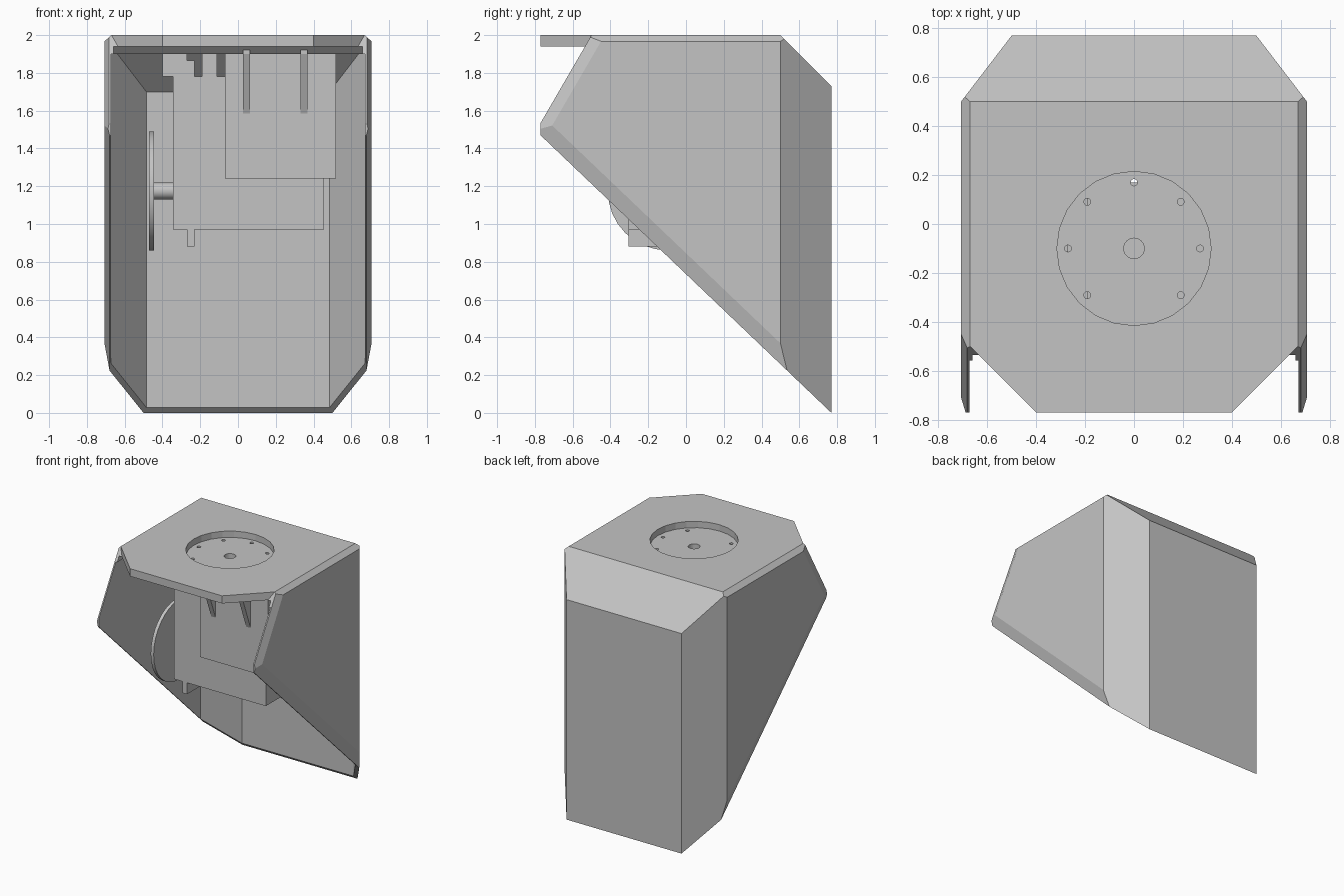
import bpy, bmesh
from math import cos, sin, radians
from mathutils import Vector, Matrix

if "Cube" in bpy.data.objects:
    bpy.data.objects.remove(bpy.data.objects["Cube"], do_unlink=True)

GREY = (0.55, 0.55, 0.55, 1)
grey = bpy.data.materials.new("plain_grey")
grey.use_nodes = True
grey.diffuse_color = GREY
grey.node_tree.nodes["Principled BSDF"].inputs["Base Color"].default_value = GREY


def finish(bm, name):
    bmesh.ops.recalc_face_normals(bm, faces=bm.faces[:])
    mesh = bpy.data.meshes.new(name)
    bm.to_mesh(mesh)
    bm.free()
    mesh.materials.append(grey)
    ob = bpy.data.objects.new(name, mesh)
    bpy.context.collection.objects.link(ob)
    return ob


def add_box(bm, lo, hi):
    lo, hi = Vector(lo), Vector(hi)
    m = Matrix.Translation((lo + hi) / 2) @ Matrix.Diagonal((*(hi - lo), 1))
    bmesh.ops.create_cube(bm, size=1, matrix=m)


def box(name, lo, hi):
    bm = bmesh.new()
    add_box(bm, lo, hi)
    return finish(bm, name)


def add_cylinder(bm, r, depth, centre, axis="Z", sides=24):
    m = Matrix.Translation(centre)
    if axis == "X":
        m = m @ Matrix.Rotation(radians(90), 4, "Y")
    bmesh.ops.create_cone(bm, cap_ends=True, segments=sides, radius1=r, radius2=r,
                          depth=depth, matrix=m)


def prism(name, points, axis, lo, hi):
    """Extrude an outline along X (points are y, z) or Z (points are x, y)."""
    bm = bmesh.new()
    verts = [bm.verts.new((lo, a, b) if axis == "X" else (a, b, lo)) for a, b in points]
    face = bm.faces.new(verts)
    out = bmesh.ops.extrude_face_region(bm, geom=[face])["geom"]
    shift = (hi - lo, 0, 0) if axis == "X" else (0, 0, hi - lo)
    bmesh.ops.translate(bm, vec=shift, verts=[v for v in out if isinstance(v, bmesh.types.BMVert)])
    return finish(bm, name)


def carved_block(name, lo, hi, planes):
    """Box trimmed by planes; planes leaning sideways are mirrored."""
    bm = bmesh.new()
    add_box(bm, lo, hi)
    for co, no in planes:
        for s in ((1, -1) if no[0] else (1,)):
            cut = bmesh.ops.bisect_plane(
                bm, geom=bm.verts[:] + bm.edges[:] + bm.faces[:], dist=1e-5,
                plane_co=(co[0] * s, co[1], co[2]), plane_no=Vector((no[0] * s, no[1], no[2])),
                clear_outer=True)
            edges = [e for e in cut["geom_cut"] if isinstance(e, bmesh.types.BMEdge)]
            bmesh.ops.holes_fill(bm, edges=edges, sides=0)
    return finish(bm, name)


def boolean(ob, tool, operation="DIFFERENCE"):
    mod = ob.modifiers.new("cut", "BOOLEAN")
    mod.operation, mod.solver, mod.object = operation, "EXACT", tool
    bpy.context.view_layer.objects.active = ob
    bpy.ops.object.modifier_apply(modifier=mod.name)
    bpy.data.objects.remove(tool, do_unlink=True)


# Housing: outer block with sloped front, chamfered back and bevelled rims
lower = Vector((0, -0.69, -0.723))
upper = Vector((0, -0.865, 0.502))
rim_low, rim_up = Vector((0, 0.77, 0)), Vector((0, -0.5, 2))
side = Vector((0.707, 0, 0))
housing = carved_block("housing", (-0.707, -0.77, 0), (0.707, 0.77, 2), [
    (rim_low, lower),
    (rim_up, upper),
    ((0, 0.5, 2), (0, 1, 1)),
    ((0.707, 0.5, 0), (0.27, 0.207, 0)),
    ((0.707, 0, 1.967), (0.033, 0, 0.037)),
    (side + rim_low - lower * 0.08, Vector((0.08, 0, 0)) + lower * 0.027),
    (side + rim_up - upper * 0.06, Vector((0.06, 0, 0)) + upper * 0.025),
])
# Hollow interior, open at the front and below
boolean(housing, carved_block("cavity", (-0.672, -1, -0.5), (0.672, 0.74, 1.9), [
    ((0, 0.54, 1.9), (0, 1, 1)),
    ((0.485, 0.74, 0), (0.27, 0.207, 0)),
]))
boolean(housing, prism("roof_relief", [(-0.9, 1.8), (-0.9, 1.94), (-0.5, 1.94), (-0.46, 1.9),
                                       (-0.46, 1.8)], "X", -0.66, 0.66))
# Roof visor reaching past the sloped front
boolean(housing, prism("visor", [(-0.4, -0.77), (0.4, -0.77), (0.67, -0.5), (0.67, -0.4),
                                 (-0.67, -0.4), (-0.67, -0.5)], "Z", 1.94, 2), "UNION")

# Round roof recess with centre hole and screw holes
bm = bmesh.new()
add_cylinder(bm, 0.315, 0.2, (0, -0.1, 2.05))
boolean(housing, finish(bm, "recess"))
bm = bmesh.new()
add_cylinder(bm, 0.042, 0.3, (0, -0.1, 1.95))
for a in range(-45, 226, 45):
    t = radians(a)
    add_cylinder(bm, 0.014, 0.3, (0.27 * cos(t), -0.1 + 0.27 * sin(t), 1.95), sides=12)
boolean(housing, finish(bm, "screw_holes"))

# Motor with mounting flange, shaft and horn disc
box("motor_body", (-0.345, -0.305, 0.97), (0.455, 0.105, 1.78))
box("motor_flange", (-0.27, -0.305, 0.88), (-0.23, 0.105, 1.865))
bm = bmesh.new()
add_cylinder(bm, 0.045, 0.12, (-0.395, -0.1, 1.175), "X")
shaft = finish(bm, "motor_shaft")
bm = bmesh.new()
add_cylinder(bm, 0.314, 0.026, (-0.457, -0.1, 1.175), "X", 32)
disc = finish(bm, "horn_disc")

# Bracket hanging from the roof around the motor
box("bracket_front", (-0.07, -0.37, 1.24), (0.52, -0.305, 1.91))
box("bracket_back", (-0.07, 0.105, 1.24), (0.52, 0.17, 1.91))
box("bracket_end", (0.455, -0.305, 1.24), (0.52, 0.105, 1.91))
for i, x in enumerate((0.045, 0.35)):
    prism(f"gusset_{i + 1}", [(-0.36, 1.56), (-0.36, 1.92), (-0.49, 1.92), (-0.49, 1.9)],
          "X", x - 0.019, x + 0.019)

# Roof blocks that hold the flange
for name, x0, x1 in (("outer_block", -0.4, -0.27), ("inner_block", -0.19, -0.11)):
    box(name, (x0, -0.305, 1.78), (x1, 0.105, 1.91))

# Smooth the round parts
bpy.ops.object.select_all(action="DESELECT")
for ob in (shaft, disc):
    ob.select_set(True)
bpy.context.view_layer.objects.active = disc
bpy.ops.object.shade_smooth_by_angle(angle=radians(30))
